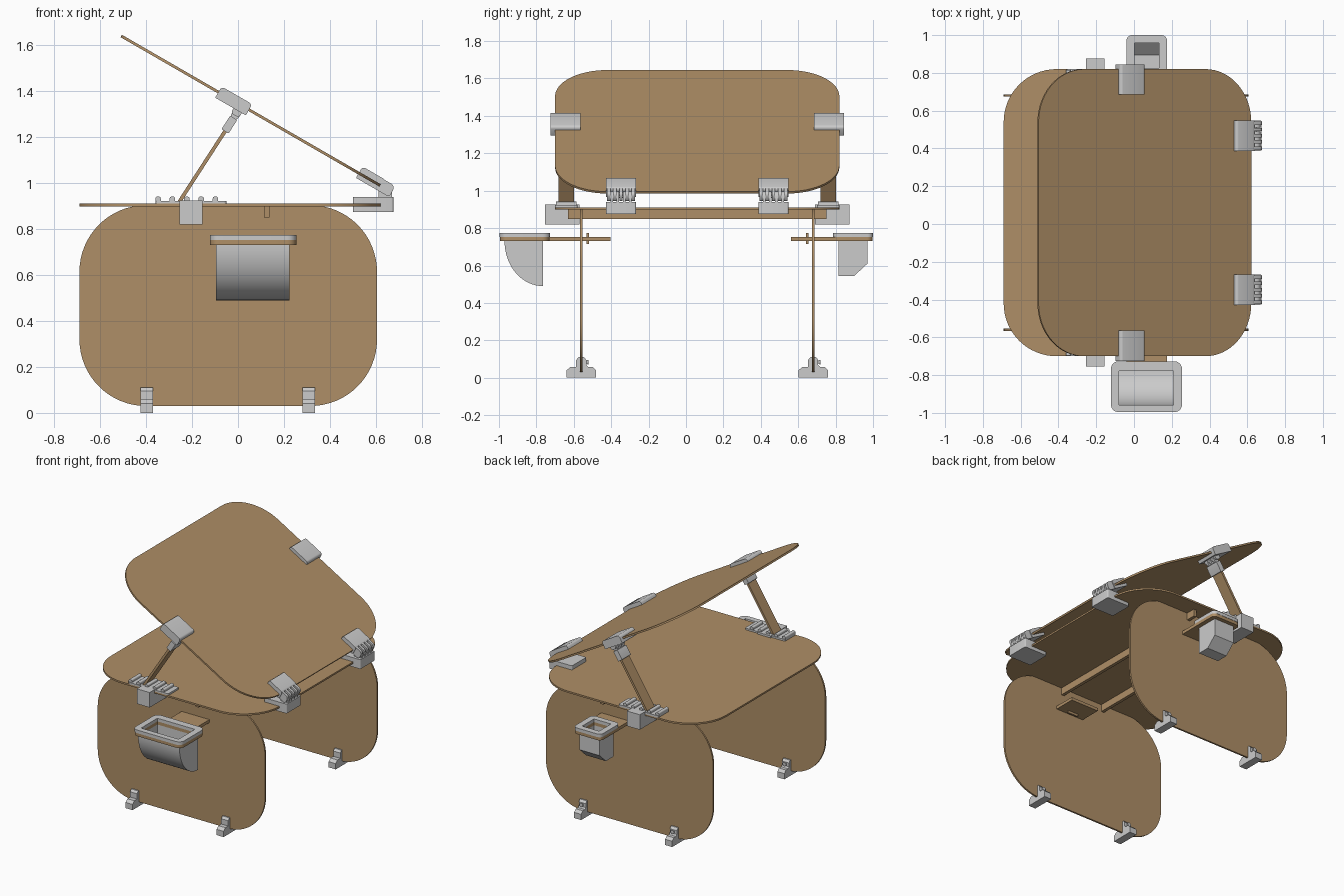
import bpy, bmesh, math
from mathutils import Matrix, Vector

if "Cube" in bpy.data.objects:
    bpy.data.objects.remove(bpy.data.objects["Cube"])


def material(name, rgb):
    m = bpy.data.materials.new(name)
    m.diffuse_color = (*rgb, 1)
    m.use_nodes = True
    m.node_tree.nodes["Principled BSDF"].inputs["Base Color"].default_value = m.diffuse_color
    return m


WOOD = material("plywood brown", (0.43, 0.275, 0.135))
GREY = material("plastic grey", (0.60, 0.60, 0.60))
YC = 0.06  # mirror plane of the paired parts


def prism(name, pts, axis, lo, hi, mat, mx=None):
    """Extrude a 2D outline along an axis; pts are the two other coordinates in xyz order."""
    lo, hi = min(lo, hi), max(lo, hi)
    place = {'x': lambda a, b, c: (c, a, b), 'y': lambda a, b, c: (a, c, b),
             'z': lambda a, b, c: (a, b, c)}[axis]
    bm = bmesh.new()
    bot = [bm.verts.new(place(a, b, lo)) for a, b in pts]
    top = [bm.verts.new(place(a, b, hi)) for a, b in pts]
    bm.faces.new(bot)
    bm.faces.new(top)
    n = len(pts)
    for i in range(n):
        j = (i + 1) % n
        bm.faces.new((bot[i], bot[j], top[j], top[i]))
    bmesh.ops.recalc_face_normals(bm, faces=bm.faces)
    if mx:
        bm.transform(mx)
    me = bpy.data.meshes.new(name)
    bm.to_mesh(me)
    bm.free()
    me.materials.append(mat)
    ob = bpy.data.objects.new(name, me)
    bpy.context.collection.objects.link(ob)
    return ob


def rrect(x0, x1, y0, y1, r=0.0, n=4):
    """Rounded rectangle outline; r may be one radius or four (++, -+, --, +-)."""
    rs = r if isinstance(r, tuple) else (r,) * 4
    out = []
    for k, (cx, cy, sx, sy) in enumerate([(x1, y1, -1, -1), (x0, y1, 1, -1),
                                          (x0, y0, 1, 1), (x1, y0, -1, 1)]):
        q = rs[k]
        if q == 0:
            out.append((cx, cy))
            continue
        for i in range(n + 1):
            t = math.pi / 2 * (k + i / n)
            out.append((cx + sx * q + q * math.cos(t), cy + sy * q + q * math.sin(t)))
    return out


def cut(ob, cutter):
    m = ob.modifiers.new("cut", 'BOOLEAN')
    m.object = cutter
    m.operation = 'DIFFERENCE'
    m.solver = 'EXACT'
    bpy.context.view_layer.objects.active = ob
    bpy.ops.object.modifier_apply(modifier=m.name)


# Desk top and tilted board
prism("desk_top", rrect(-0.69, 0.62, -0.70, 0.82, 0.28, 16), 'z', 0.899, 0.911, WOOD)
LID = Matrix.Translation((0.055, YC, 1.315)) @ Matrix.Rotation(math.radians(30), 4, 'Y')
prism("tilted_board", rrect(-0.65, 0.65, -0.76, 0.76, 0.28, 16), 'z', -0.006, 0.006, WOOD, LID)

# Cross beams under the desk top
for x in (0.125, -0.205):
    prism("cross_beam", rrect(x - 0.011, x + 0.011, 0.85, 0.90), 'y', -0.63, 0.752, WOOD)

# Side panels with feet
for s in (-1, 1):
    y = YC + s * 0.62
    prism("side_panel", rrect(-0.69, 0.605, 0.03, 0.904, 0.29, 16), 'y', y - 0.006, y + 0.006, WOOD)
    foot = [(-0.078, 0), (0.078, 0), (0.078, 0.04), (0.06, 0.058), (0.036, 0.058), (0.027, 0.068),
            (0.027, 0.095), (0.015, 0.11), (-0.015, 0.11), (-0.027, 0.095), (-0.027, 0.058),
            (-0.058, 0.058), (-0.078, 0.04)]
    for x in (-0.397, 0.308):
        prism("foot", [(y + a, b) for a, b in foot], 'x', x - 0.027, x + 0.027, GREY)
        prism("foot_screw", rrect(x - 0.008, x + 0.008, 0.075, 0.091, 0.0079), 'y',
              y + 0.02, y + 0.034, GREY)
        prism("foot_screw_head", rrect(x - 0.013, x + 0.013, 0.07, 0.096, 0.0129), 'y',
              y + 0.034, y + 0.04, GREY)

# Struts, their ratchet plates and board clips
FOOT, HEAD = Vector((-0.257, 0, 0.916)), Vector((-0.005, 0, 1.305))
span = HEAD - FOOT
tilt = -math.atan2(span.z, span.x)
for s in (-1, 1):
    y = YC + s * 0.70
    # edge bracket under the desk top and ratchet plate above it
    prism("desk_bracket", rrect(-0.255, -0.155, 0.82, 0.925), 'y', YC + s * 0.63, YC + s * 0.815, GREY)
    prism("ratchet_plate", rrect(-0.36, -0.05, y - 0.06, y + 0.06, 0.012), 'z', 0.909, 0.923, GREY)
    for i in range(5):
        x = -0.348 + 0.0625 * i
        prism("ratchet_tooth", rrect(x - 0.012, x + 0.012, 0.915, 0.941, (0.008, 0.008, 0, 0)),
              'y', y - 0.055, y + 0.055, GREY)
    # strut with end socket
    mx = Matrix.Translation(FOOT + Vector((0, y, 0))) @ Matrix.Rotation(tilt, 4, 'Y')
    L = span.length
    prism("strut", rrect(0, L - 0.05, -0.008, 0.008), 'y', -0.041, 0.041, WOOD, mx)
    prism("strut_socket", rrect(L - 0.095, L - 0.025, -0.018, 0.018, 0.004), 'y', -0.049, 0.049, GREY, mx)
    for i in (-1, 0, 1):
        prism("strut_knuckle", rrect(L - 0.03, L + 0.02, -0.018, 0.018, 0.017), 'y',
              i * 0.03 - 0.008, i * 0.03 + 0.008, GREY, mx)
    # clip on the board edge with hinge fingers below
    yl = s * 0.705
    prism("board_clip", rrect(-0.162, -0.008, -0.028, 0.028, (0.016, 0.016, 0.004, 0.004)), 'y',
          yl - 0.08, yl + 0.08, GREY, LID)
    for i in (-1.5, -0.5, 0.5, 1.5):
        prism("clip_knuckle", rrect(-0.07, -0.028, -0.052, -0.02, (0, 0, 0.015, 0.015)), 'y',
              yl + i * 0.03 - 0.007, yl + i * 0.03 + 0.007, GREY, LID)

# Board hinges at the rear edge
for s in (-1, 1):
    y = s * 0.4075
    prism("hinge_board_clip", rrect(0.543, 0.66, -0.024, 0.033, (0.014, 0.014, 0.004, 0.004)), 'y',
          y - 0.08, y + 0.08, GREY, LID)
    for i in range(5):
        c = y + (i - 2) * 0.033
        prism("hinge_board_finger", rrect(0.65, 0.71, -0.024, 0.031, (0.022, 0, 0, 0.014)), 'y',
              c - 0.009, c + 0.009, GREY, LID)
    c = YC + y
    prism("hinge_desk_clip", rrect(0.50, 0.676, c - 0.08, c + 0.08, 0.008), 'z', 0.875, 0.94, GREY)
    for i in range(4):
        d = c + (i - 1.5) * 0.033
        prism("hinge_desk_finger", rrect(0.612, 0.67, 0.93, 0.995, (0.025, 0.025, 0, 0)), 'y',
              d - 0.007, d + 0.007, GREY)
    prism("hinge_pin", rrect(0.633, 0.649, 0.962, 0.978, 0.0079), 'y', c - 0.07, c + 0.07, GREY)


def quarter(y1, ry, z0, rz, top):
    """Bin section: straight inner wall and rounded outer wall."""
    arc = [(y1 - ry * math.sin(t), z0 - rz * math.cos(t))
           for t in (math.pi / 2 * i / 16 for i in range(17))]
    return [(y1, top)] + arc + [(y1 - ry, top)]


# Front bin: shelf, rim and rounded body, hollowed together
front = [
    prism("front_bin_shelf", rrect(-0.122, 0.254, -0.994, -0.73, 0.04, 6), 'z', 0.73, 0.752, WOOD),
    prism("front_bin_rim", rrect(-0.122, 0.254, -0.996, -0.727, 0.04, 6), 'z', 0.752, 0.774, GREY),
    prism("front_bin_body", quarter(-0.765, 0.205, 0.73, 0.24, 0.735), 'x', -0.095, 0.225, GREY)]
cutter = prism("front_bin_cutter", quarter(-0.777, 0.18, 0.73, 0.225, 0.85), 'x', -0.08, 0.21, GREY)
for ob in front:
    cut(ob, cutter)
bpy.data.objects.remove(cutter)
prism("front_bin_tongue", rrect(-0.04, 0.175, -0.74, -0.405), 'z', 0.731, 0.752, WOOD)

# Back cup: shelf, rim and chamfered body, hollowed together
back = [
    prism("back_cup_shelf", rrect(-0.04, 0.175, 0.562, 0.998, (0.03, 0.03, 0, 0), 6), 'z', 0.73, 0.752, WOOD),
    prism("back_cup_rim", rrect(-0.04, 0.175, 0.786, 1.0, 0.03, 6), 'z', 0.752, 0.774, GREY),
    prism("back_cup_body", [(0.815, 0.735), (0.815, 0.545), (0.90, 0.545), (0.97, 0.61), (0.97, 0.735)],
          'x', -0.01, 0.145, GREY)]
cutter = prism("back_cup_cutter", [(0.827, 0.85), (0.827, 0.557), (0.895, 0.557), (0.958, 0.616),
                                   (0.958, 0.85)], 'x', 0.002, 0.133, GREY)
for ob in back:
    cut(ob, cutter)
bpy.data.objects.remove(cutter)

# Locking pegs through both tongues
for y in (-0.525, 0.648):
    prism("locking_peg", rrect(0.03, 0.105, y - 0.006, y + 0.006), 'z', 0.715, 0.775, WOOD)

# Smooth rounded walls, keep edges crisp
for ob in bpy.context.scene.objects:
    ob.data.shade_smooth()
    ob.data.set_sharp_from_angle(angle=math.radians(28))
